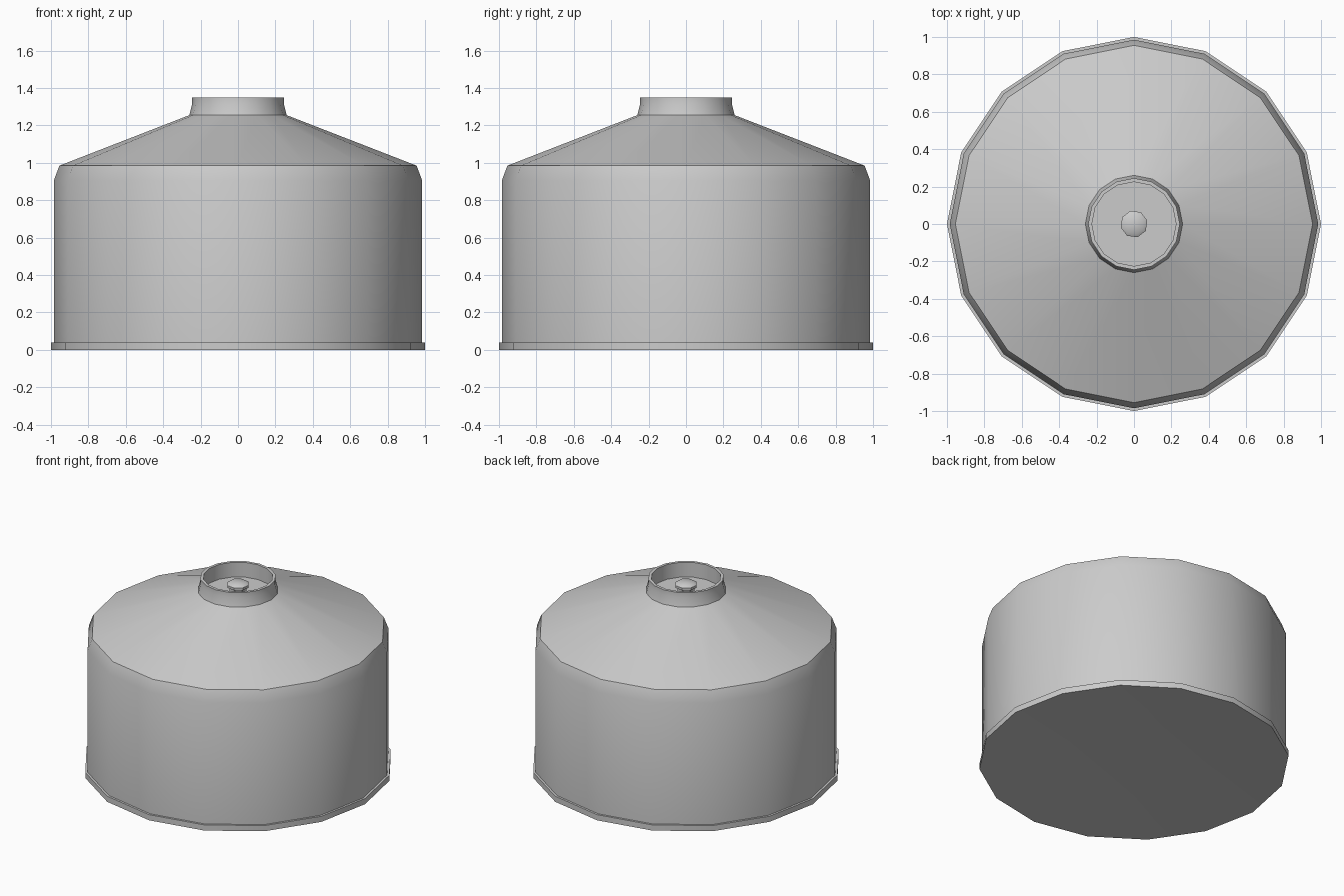
import bpy, bmesh, math

if "Cube" in bpy.data.objects:
    bpy.data.objects.remove(bpy.data.objects["Cube"])


def lathe(name, profile, sides, start=0.0):
    """Revolve (radius, z) points about z; radius 0 makes a pole."""
    bm = bmesh.new()
    rings = []
    for r, z in profile:
        if r == 0:
            rings.append([bm.verts.new((0, 0, z))] * sides)
        else:
            rings.append([bm.verts.new((r * math.cos(start + math.tau * i / sides),
                                        r * math.sin(start + math.tau * i / sides), z))
                          for i in range(sides)])
    for a, b in zip(rings, rings[1:]):
        for i in range(sides):
            j = (i + 1) % sides
            bm.faces.new(list(dict.fromkeys((a[i], a[j], b[j], b[i]))))
    bmesh.ops.recalc_face_normals(bm, faces=bm.faces)
    mesh = bpy.data.meshes.new(name)
    bm.to_mesh(mesh)
    bm.free()
    obj = bpy.data.objects.new(name, mesh)
    bpy.context.collection.objects.link(obj)
    bpy.ops.object.select_all(action='DESELECT')
    obj.select_set(True)
    bpy.context.view_layer.objects.active = obj
    bpy.ops.object.shade_smooth_by_angle(angle=math.radians(35))
    return obj


# Canister: slightly dished bottom, base lip, wall, sloped shoulder, collar and cup
lathe("canister_body", [
    (0, 0.02), (0.49, 0.02), (1.0, 0), (1.0, 0.04), (0.985, 0.04),
    (0.985, 0.905), (0.955, 0.985), (0.26, 1.255),
    (0.245, 1.315), (0.245, 1.35), (0.225, 1.35), (0.225, 1.245), (0, 1.245),
], 16)

# Valve stem with a wider, softly domed cap in the middle of the cup
lathe("valve", [
    (0, 1.24), (0.06, 1.24), (0.06, 1.285), (0.073, 1.285),
    (0.073, 1.302), (0.055, 1.314), (0, 1.318),
], 8, math.radians(15))
